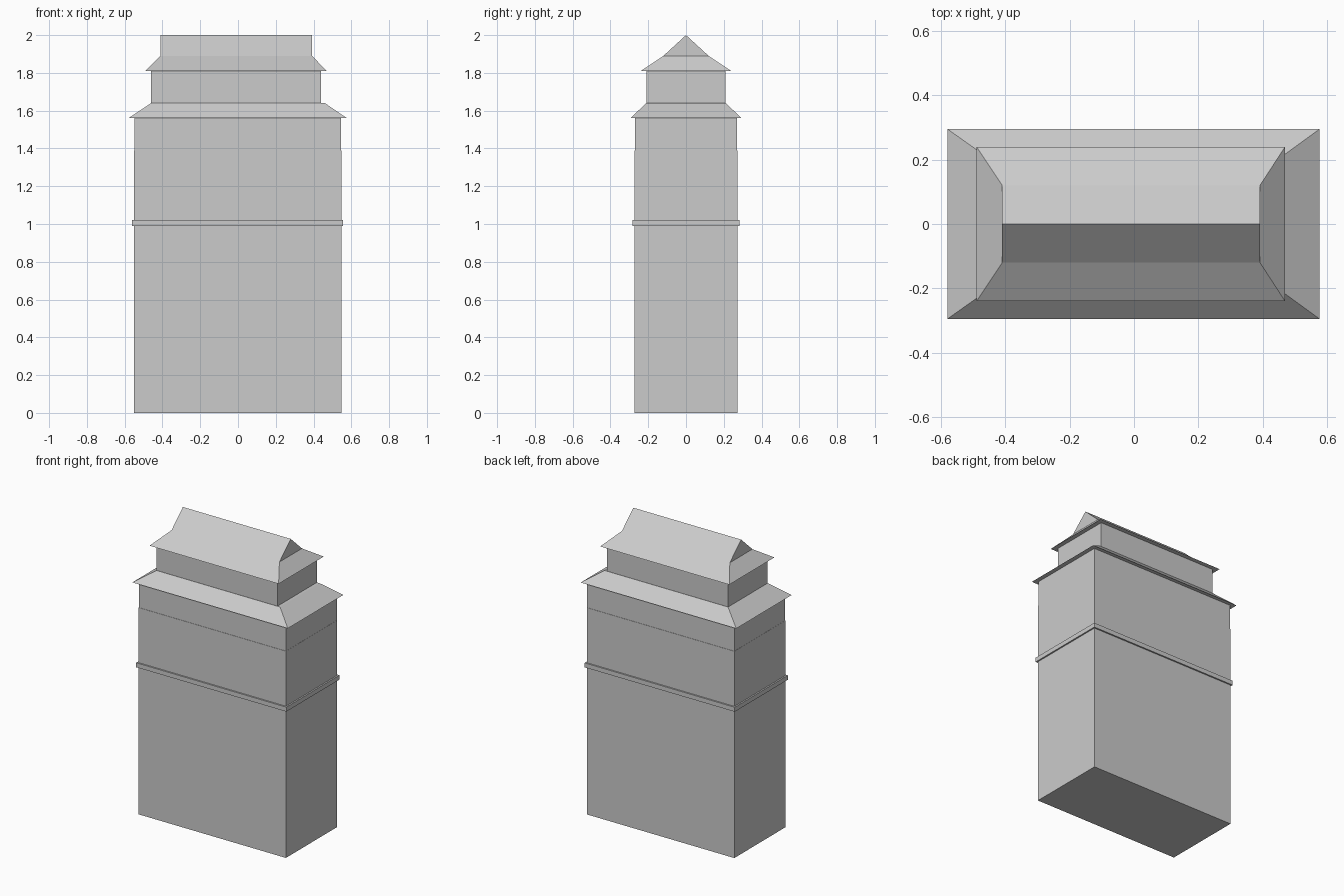
import bpy
import bmesh

cube = bpy.data.objects.get("Cube")
if cube:
    bpy.data.objects.remove(cube, do_unlink=True)

grey = bpy.data.materials.new("plain grey")
grey.use_nodes = True
grey.diffuse_color = (0.6, 0.6, 0.6, 1)
grey.node_tree.nodes["Principled BSDF"].inputs["Base Color"].default_value = (0.6, 0.6, 0.6, 1)


def stack(name, *rings):
    """Closed solid through rectangular rings (x_min, x_max, half_depth, z)."""
    bm = bmesh.new()
    loops = [[bm.verts.new(p) for p in
              ((a, -d, z), (b, -d, z), (b, d, z), (a, d, z))]
             for a, b, d, z in rings]
    bm.faces.new(loops[0][::-1])
    for low, high in zip(loops, loops[1:]):
        for i in range(4):
            j = (i + 1) % 4
            bm.faces.new((low[i], low[j], high[j], high[i]))
    if rings[-1][2] > 0:
        bm.faces.new(loops[-1])
    # A ring of zero depth closes into a ridge
    bmesh.ops.remove_doubles(bm, verts=bm.verts[:], dist=0.0001)
    bmesh.ops.recalc_face_normals(bm, faces=bm.faces[:])
    mesh = bpy.data.meshes.new(name)
    bm.to_mesh(mesh)
    bm.free()
    mesh.materials.append(grey)
    obj = bpy.data.objects.new(name, mesh)
    bpy.context.scene.collection.objects.link(obj)
    return obj


# Main block, string course and frieze
stack("main_walls", (-0.55, 0.547, 0.272, 0), (-0.55, 0.547, 0.272, 1.39))
stack("string_course", (-0.56, 0.557, 0.282, 0.99), (-0.56, 0.557, 0.282, 1.02))
stack("frieze_walls", (-0.549, 0.546, 0.27, 1.39), (-0.549, 0.546, 0.27, 1.56))

# Sloping skirt roof around the upper storey
stack("skirt_roof", (-0.58, 0.577, 0.295, 1.56), (-0.46, 0.46, 0.21, 1.64))

# Upper storey
stack("upper_walls", (-0.46, 0.44, 0.209, 1.64), (-0.46, 0.44, 0.209, 1.81))

# Hipped lower slopes, then upright gables up to the ridge
stack("hip_and_gable_roof", (-0.49, 0.47, 0.24, 1.81),
      (-0.41, 0.392, 0.12, 1.89), (-0.41, 0.392, 0, 2))
